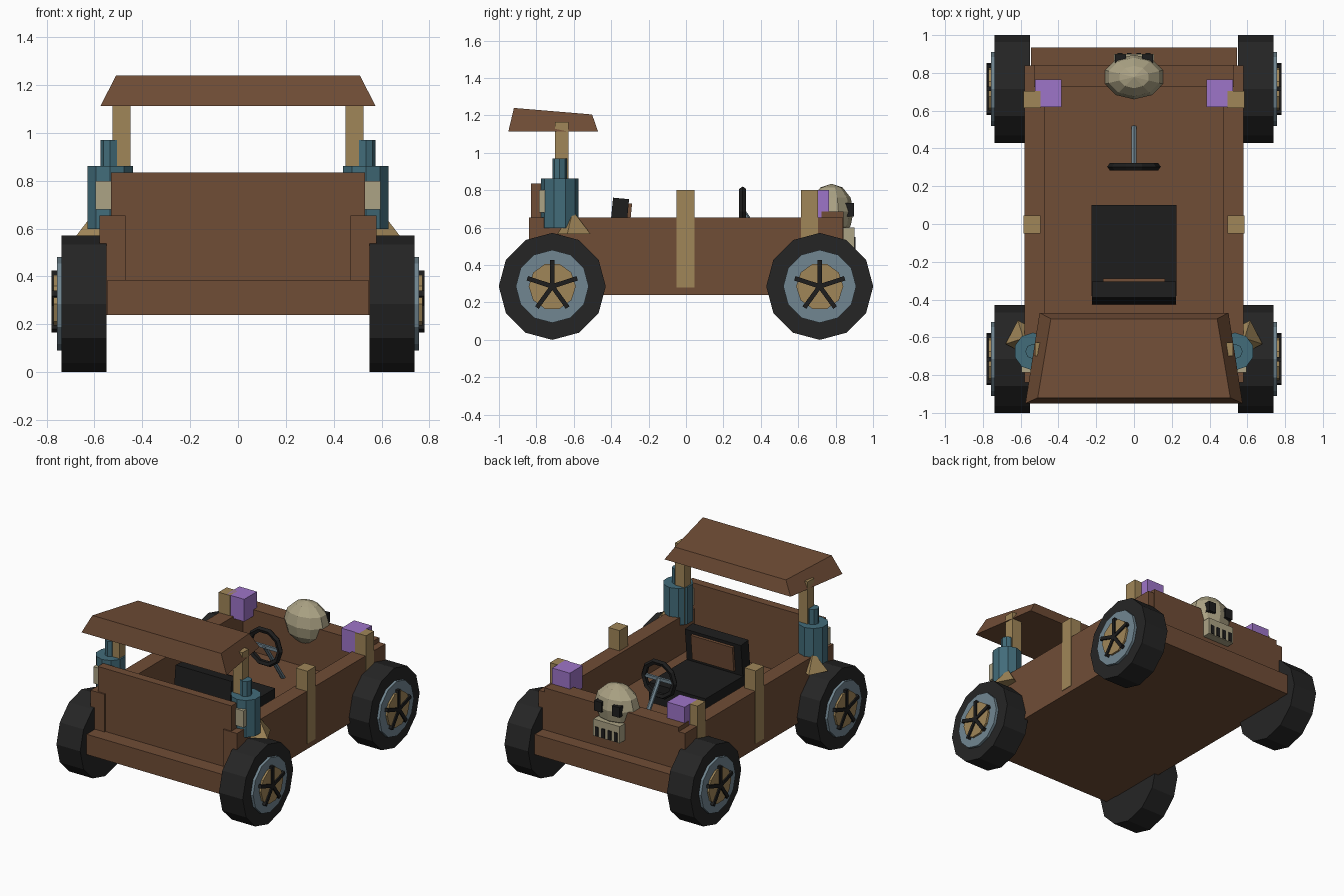
import bpy, bmesh, math
from mathutils import Matrix, Vector

if "Cube" in bpy.data.objects:
    bpy.data.objects.remove(bpy.data.objects["Cube"])


def mat(name, r, g, b):
    m = bpy.data.materials.new(name)
    lin = [((c / 255 + 0.055) / 1.055) ** 2.4 for c in (r, g, b)]
    m.diffuse_color = (*lin, 1)
    m.use_nodes = True
    m.node_tree.nodes["Principled BSDF"].inputs["Base Color"].default_value = m.diffuse_color
    return m


BROWN = mat("brown wood", 112, 77, 54)
TAN = mat("tan wood", 160, 134, 88)
RUBBER = mat("rubber black", 37, 37, 37)
BLACK = mat("deep black", 29, 29, 29)
STEEL = mat("blue grey steel", 113, 134, 145)
TEAL = mat("teal metal", 66, 108, 122)
BONE = mat("bone", 172, 163, 133)
PURPLE = mat("purple", 158, 117, 200)


def finish(name, bm, material):
    bmesh.ops.recalc_face_normals(bm, faces=bm.faces[:])
    me = bpy.data.meshes.new(name)
    bm.to_mesh(me)
    bm.free()
    me.materials.append(material)
    ob = bpy.data.objects.new(name, me)
    bpy.context.collection.objects.link(ob)
    return ob


def box(name, material, x, y, z, rot=None):
    """Box from (min, max) ranges, optionally turned about its own centre."""
    bm = bmesh.new()
    c = Vector([(a + b) / 2 for a, b in (x, y, z)])
    size = [abs(b - a) for a, b in (x, y, z)]
    m = Matrix.Translation(c) @ (rot or Matrix()) @ Matrix.Diagonal((*size, 1))
    bmesh.ops.create_cube(bm, size=1, matrix=m)
    return finish(name, bm, material)


def rod(name, material, p, q, r1, r2, sides, turn=0):
    """Cylinder or cone from point p to point q."""
    p, q = Vector(p), Vector(q)
    d = q - p
    if abs(d.x) > 0.99 * d.length:
        rot = Matrix.Rotation(math.copysign(math.pi / 2, d.x), 4, 'Y')
    else:
        rot = d.to_track_quat('Z', 'Y').to_matrix().to_4x4()
    m = Matrix.Translation((p + q) / 2) @ rot @ Matrix.Rotation(turn, 4, 'Z')
    bm = bmesh.new()
    bmesh.ops.create_cone(bm, cap_ends=True, segments=sides, radius1=r1, radius2=r2,
                          depth=d.length, matrix=m)
    return finish(name, bm, material)


def sx(s, a, b):
    return (min(s * a, s * b), max(s * a, s * b))


# Body tub
box("chassis", BROWN, (-.545, .545), (-.935, .935), (.24, .385))
box("front_panel", BROWN, (-.53, .53), (-.83, -.77), (.3, .835))
box("rear_panel", BROWN, (-.53, .53), (.725, .842), (.3, .686))

for s, side in ((-1, "left"), (1, "right")):
    box(side + "_wall", BROWN, sx(s, .47, .58), (-.84, .84), (.24, .655))
    # Posts on the walls
    box(side + "_middle_post", TAN, sx(s, .495, .584), (-.05, .045), (.28, .80))
    box(side + "_rear_post", TAN, sx(s, .495, .584), (.615, .705), (.28, .80))
    box(side + "_roof_post", TAN, sx(s, .45, .525), (-.70, -.628), (.6, 1.165))
    # Lamps
    box(side + "_lamp", PURPLE, sx(s, .385, .525), (.62, .765), (.64, .80))
    # Canister with neck, plate and spike
    rod(side + "_canister", TEAL, (s * .535, -.675, .598), (s * .535, -.675, .862), .1, .1, 10)
    rod(side + "_canister_neck", TEAL, (s * .535, -.675, .86), (s * .535, -.675, .97), .04, .04, 8)
    box(side + "_canister_plate", BONE, sx(s, .475, .595), (-.787, -.755), (.68, .80))
    rod(side + "_spike", TAN, (s * .585, -.605, .565), (s * .585, -.605, .69), .1, .0,
        4, -s * math.radians(17.5))

    # Wheels
    for y, end in ((-.715, "front"), (.715, "rear")):
        n = f"{end}_{side}_"
        z = .286
        rod(n + "tyre", RUBBER, (s * .55, y, z), (s * .738, y, z), .286, .286, 12)
        rod(n + "rim", STEEL, (s * .70, y, z), (s * .757, y, z), .195, .195, 12)
        rod(n + "hub", TAN, (s * .72, y, z), (s * .771, y, z), .126, .126, 10)
        # Five spokes
        bm = bmesh.new()
        for k in range(5):
            m = (Matrix.Translation((s * .766, y, z))
                 @ Matrix.Rotation(k * math.tau / 5, 4, 'X')
                 @ Matrix.Translation((0, 0, .07))
                 @ Matrix.Diagonal((.028, .024, .14, 1)))
            bmesh.ops.create_cube(bm, size=1, matrix=m)
        finish(n + "spokes", bm, BLACK)

# Roof: tapered slab, wider at the front
bm = bmesh.new()
bottom = [(-.575, -.95), (.575, -.95), (.50, -.47), (-.50, -.47)]
top = [(-.51, -.92, 1.24), (.51, -.92, 1.24), (.44, -.502, 1.205), (-.44, -.502, 1.205)]
b = [bm.verts.new((x, y, 1.113)) for x, y in bottom]
t = [bm.verts.new(p) for p in top]
bm.faces.new(b)
bm.faces.new(t)
for i in range(4):
    j = (i + 1) % 4
    bm.faces.new((b[i], b[j], t[j], t[i]))
finish("roof", bm, BROWN)

# Seat, back leaning slightly forward
lean = Matrix.Rotation(math.radians(-5.5), 4, 'X')
box("seat_cushion", BLACK, (-.225, .225), (-.38, .1), (.38, .525))
box("seat_back", BLACK, (-.222, .222), (-.408, -.322), (.385, .757), lean)
box("seat_back_panel", BROWN, (-.165, .165), (-.325, -.297), (.55, .73), lean)

# Steering wheel and column
bpy.ops.mesh.primitive_torus_add(location=(0, .303, .685), rotation=(math.pi / 2, 0, 0),
                                 major_segments=10, minor_segments=5,
                                 major_radius=.122, minor_radius=.02)
ring = bpy.context.object
ring.name = "steering_wheel"
ring.data.materials.append(BLACK)
box("steering_crossbar", STEEL, (-.115, .115), (.295, .312), (.675, .698))
rod("steering_column", STEEL, (0, .3, .69), (0, .51, .385), .016, .016, 6)

# Skull ornament: cranium, jaw, eyes and tooth gaps
bm = bmesh.new()
bmesh.ops.create_uvsphere(bm, u_segments=10, v_segments=6, radius=1,
                          matrix=Matrix.Translation((0, .778, .685))
                          @ Matrix.Diagonal((.162, .118, .15, 1)))
finish("skull_cranium", bm, BONE)
box("skull_jaw", BONE, (-.105, .105), (.80, .90), (.48, .60))
for s in (-1, 1):
    box("skull_eye", BLACK, sx(s, .042, .10), (.80, .897), (.66, .732))
for k in range(4):
    x = (k - 1.5) * .05
    box("skull_tooth_gap", BLACK, (x - .013, x + .013), (.88, .905), (.485, .55))
